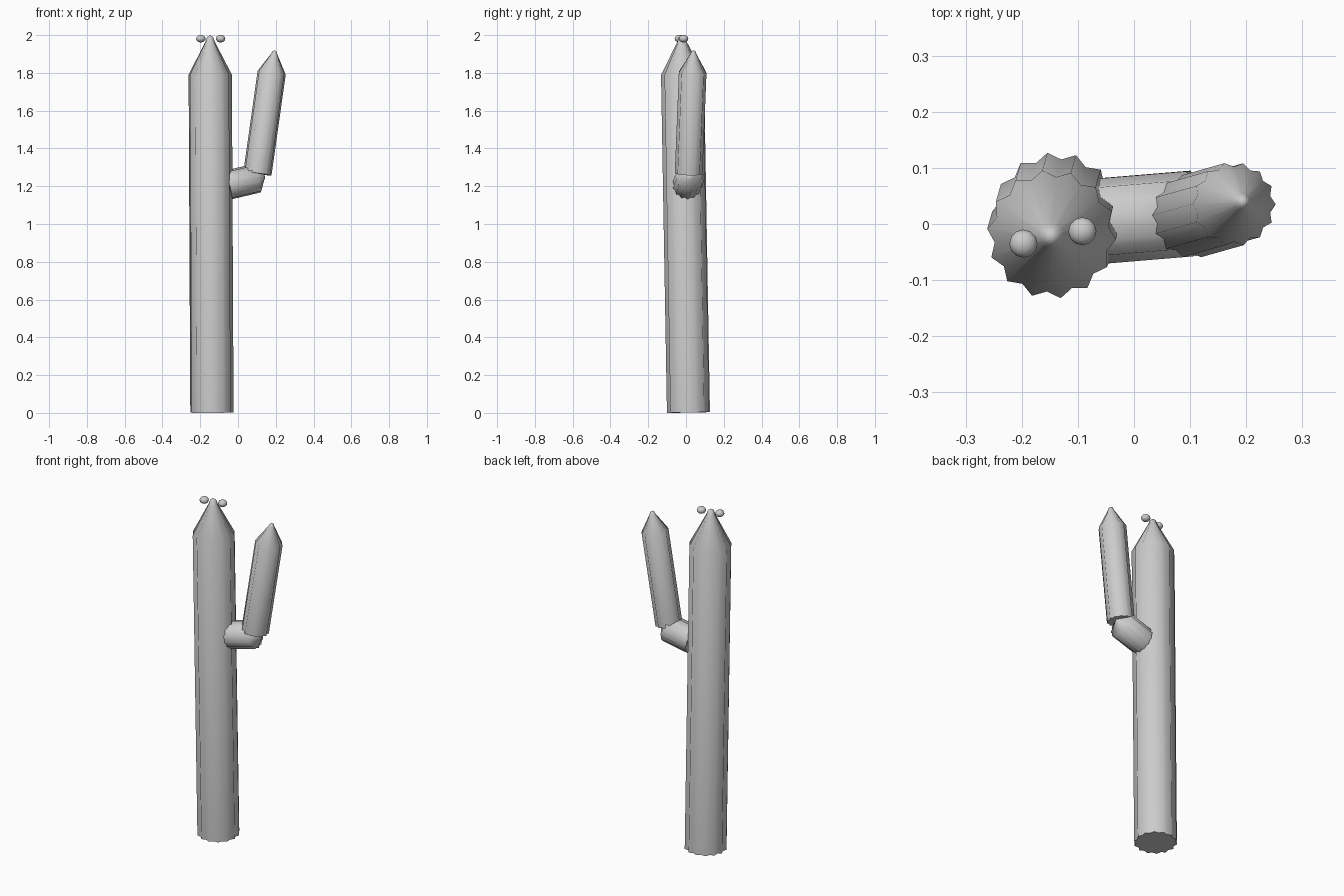
import bpy, bmesh, math
from mathutils import Vector

cube = bpy.data.objects.get("Cube")
if cube:
    bpy.data.objects.remove(cube, do_unlink=True)

RIBS = 14

grey = bpy.data.materials.new("pale grey")
grey.use_nodes = True
colour = (0.6, 0.6, 0.6, 1)
grey.diffuse_color = colour
grey.node_tree.nodes["Principled BSDF"].inputs["Base Color"].default_value = colour


def add_object(name, bm):
    mesh = bpy.data.meshes.new(name)
    bm.to_mesh(mesh)
    bm.free()
    mesh.materials.append(grey)
    obj = bpy.data.objects.new(name, mesh)
    bpy.context.collection.objects.link(obj)
    return obj


def ribbed_stem(name, base, tip, radius, cone, phase):
    """Star-section column from base to tip, ending in a blunt cone."""
    base, tip = Vector(base), Vector(tip)
    length = (tip - base).length
    turn = Vector((0, 0, 1)).rotation_difference(tip - base)
    shoulder = length - cone
    profile = [(0, 1), (shoulder, 1), (shoulder + cone * 0.83, 0.22),
               (shoulder + cone * 0.95, 0.14)]
    bm = bmesh.new()
    rings = []
    for h, scale in profile:
        ring = []
        for i in range(RIBS * 2):
            a = phase + math.pi * i / RIBS
            r = radius * scale * (1 if i % 2 == 0 else 0.89)
            p = Vector((r * math.cos(a), r * math.sin(a), h))
            ring.append(bm.verts.new(base + turn @ p))
        rings.append(ring)
    apex = bm.verts.new(tip)
    n = RIBS * 2
    for i in range(n):
        j = (i + 1) % n
        for low, high in zip(rings, rings[1:]):
            bm.faces.new((low[i], low[j], high[j], high[i]))
        bm.faces.new((rings[-1][i], rings[-1][j], apex))
    for f in bm.faces:
        f.smooth = True
    # flat end cap
    bm.faces.new(rings[0][::-1])
    return add_object(name, bm)


def bud(name, centre):
    bm = bmesh.new()
    bmesh.ops.create_uvsphere(bm, u_segments=12, v_segments=8, radius=0.025)
    for v in bm.verts:
        v.co.z *= 0.8
        v.co += Vector(centre)
    for f in bm.faces:
        f.smooth = True
    return add_object(name, bm)


# Main column and its side arm
ribbed_stem("trunk", (-0.138, 0.013, 0.002), (-0.148, -0.022, 2.0), 0.115, 0.21, math.radians(21))
ribbed_stem("arm_elbow", (-0.05, 0.006, 1.207), (0.142, 0.022, 1.252), 0.078, 0.04, 0.1)
ribbed_stem("upper_arm", (0.103, 0.014, 1.267), (0.195, 0.04, 1.92), 0.075, 0.12, 0)

# Buds either side of the crown
bud("right_bud", (-0.197, -0.035, 1.981))
bud("left_bud", (-0.092, -0.013, 1.981))
